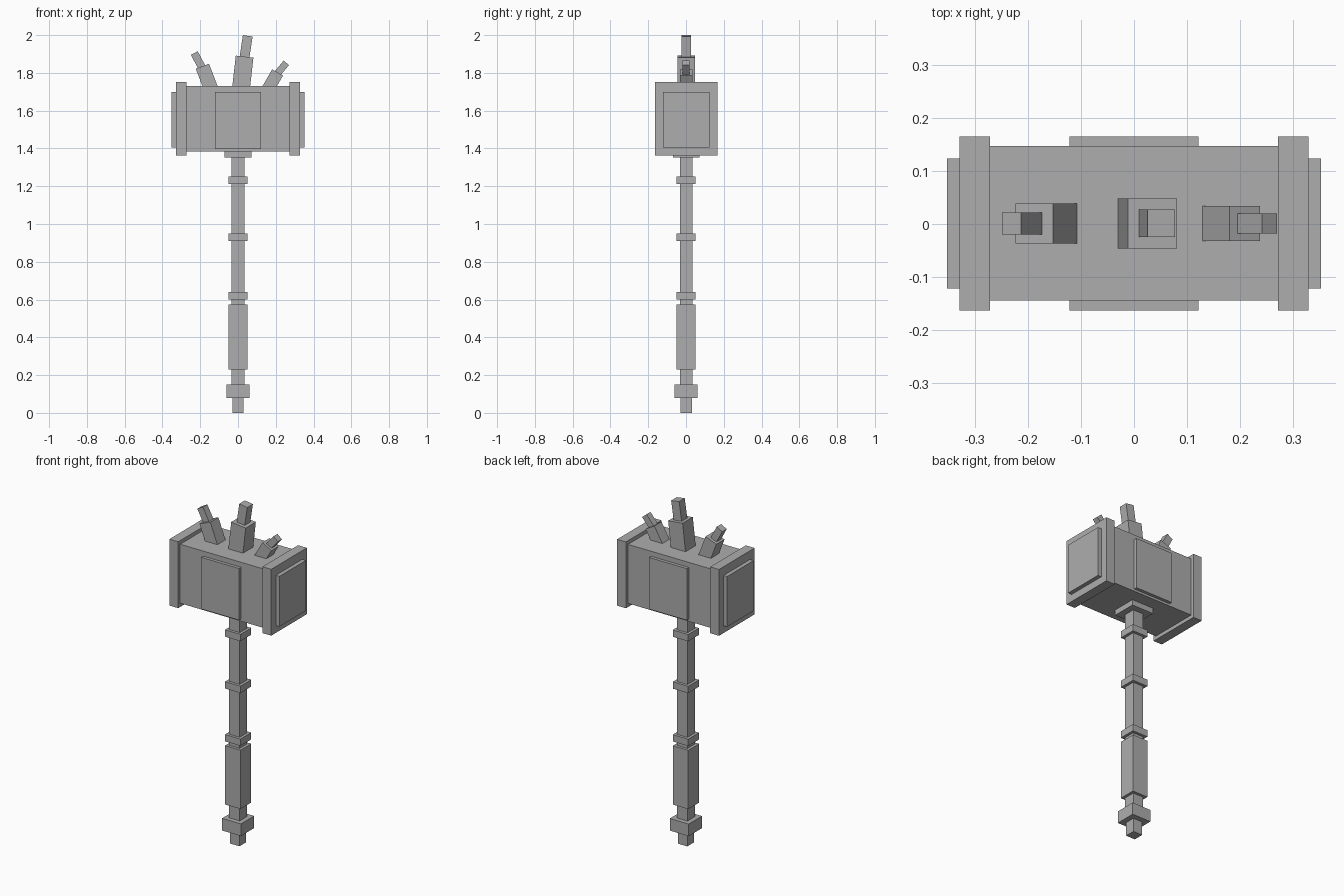
import bpy
from math import radians, sin, cos

cube = bpy.data.objects.get("Cube")
if cube:
    bpy.data.objects.remove(cube, do_unlink=True)

CY = 0.001  # depth of the centre line

grey = bpy.data.materials.new("stone grey")
grey.use_nodes = True
colour = (0.42, 0.42, 0.42, 1)
grey.diffuse_color = colour
grey.node_tree.nodes["Principled BSDF"].inputs["Base Color"].default_value = colour


def box(name, centre, size, tilt=0):
    """Flat-shaded block, tilted towards +x by an angle in degrees."""
    bpy.ops.mesh.primitive_cube_add(size=1, location=centre, rotation=(0, radians(tilt), 0))
    ob = bpy.context.object
    ob.name = name
    ob.scale = size
    ob.data.materials.append(grey)
    return ob


def post(name, half, bottom, top):
    """Square block on the handle's axis."""
    box(name, (0, CY, (bottom + top) / 2), (2 * half, 2 * half, top - bottom))


def spike(name, x, z, width, length, tilt):
    """Leaning square block placed by the centre of its top face."""
    a = radians(tilt)
    box(name, (x - sin(a) * length / 2, CY, z - cos(a) * length / 2),
        (width, width, length), tilt)


# Handle
post("pommel_tip", 0.03, 0, 0.08)
post("pommel", 0.061, 0.08, 0.151)
post("shaft", 0.034, 0.151, 1.385)
post("grip", 0.05, 0.231, 0.575)
for i, z in enumerate((0.62, 0.929, 1.232)):
    post(f"handle_ring_{i + 1}", 0.05, z - 0.02, z + 0.02)
post("head_collar", 0.071, 1.352, 1.386)

# Hammer head with raised panels and end bands
box("head", (0, CY, 1.557), (0.56, 0.292, 0.345))
for side, label in ((1, "left"), (-1, "right")):
    box(f"{label}_band", (side * 0.301, CY, 1.557), (0.057, 0.329, 0.388))
    box(f"{label}_striking_plate", (side * 0.336, CY, 1.553), (0.034, 0.245, 0.294))
for side, label in ((-1, "front"), (1, "back")):
    box(f"{label}_panel", (0, CY + side * 0.15, 1.549), (0.244, 0.029, 0.302))

# Stepped spikes on top of the head
spike("middle_spike_base", 0.035, 1.886, 0.094, 0.22, 6.5)
spike("middle_spike_tip", 0.0515, 1.996, 0.052, 0.13, 8.5)
spike("right_spike_base", -0.1885, 1.835, 0.075, 0.17, -21)
spike("right_spike_tip", -0.2315, 1.905, 0.041, 0.10, -28)
spike("left_spike_base", 0.2095, 1.802, 0.066, 0.15, 30)
spike("left_spike_tip", 0.256, 1.853, 0.037, 0.09, 40)
